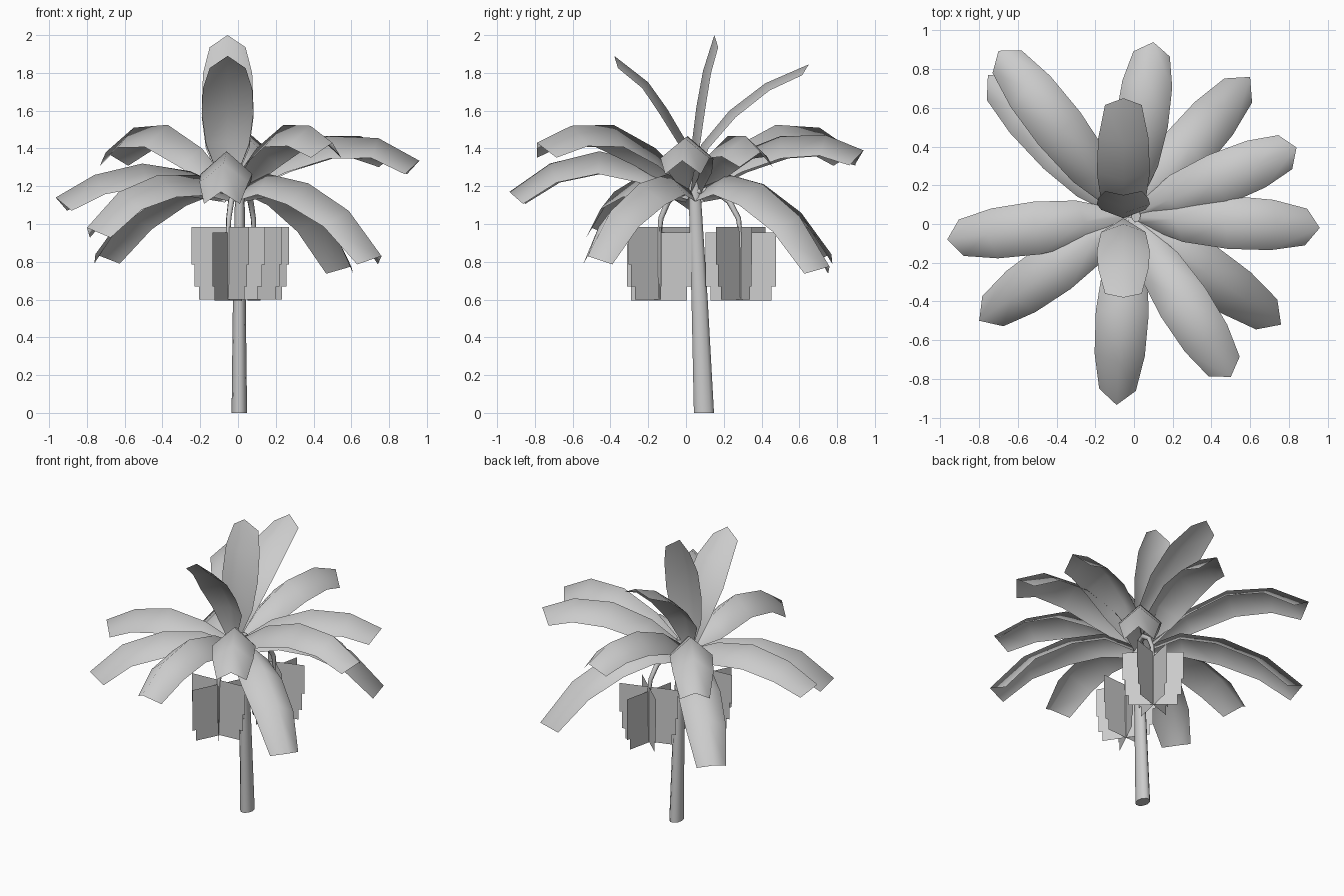
import bpy, math
from mathutils import Vector

if "Cube" in bpy.data.objects:
    bpy.data.objects.remove(bpy.data.objects["Cube"])


def make(name, verts, faces, smooth=True):
    me = bpy.data.meshes.new(name)
    me.from_pydata([tuple(v) for v in verts], [], faces)
    me.update()
    for p in me.polygons:
        p.use_smooth = smooth
    ob = bpy.data.objects.new(name, me)
    bpy.context.collection.objects.link(ob)
    return ob


def tube(name, rings, n):
    """rings: (x, y, z, rx, ry), swept as horizontal ellipses"""
    verts, faces = [], []
    for x, y, z, rx, ry in rings:
        for k in range(n):
            a = 2 * math.pi * k / n
            verts.append((x + rx * math.cos(a), y + ry * math.sin(a), z))
    for i in range(len(rings) - 1):
        for k in range(n):
            l = (k + 1) % n
            faces.append((i * n + k, i * n + l, (i + 1) * n + l, (i + 1) * n + k))
    faces.append(tuple(range(n))[::-1])
    faces.append(tuple(range((len(rings) - 1) * n, len(rings) * n)))
    ob = make(name, verts, faces)
    for p in list(ob.data.polygons)[-2:]:
        p.use_smooth = False
    return ob


WIDTH = (0.035, 0.115, 0.137, 0.130, 0.095)
DROP = (0.06, 0.11, 0.12, 0.11, 0.097)


def leaf(name, mid, side, fold=1.0, tip=0.028):
    """Ridge-folded blade along the midrib points, with a chevron tip"""
    mid = [Vector(p) for p in mid]
    verts, faces = [], []
    for i, p in enumerate(mid):
        t = (mid[min(i + 1, 4)] - mid[max(i - 1, 0)]).normalized()
        up = side.cross(t)
        base = p - t * (tip if i == 4 else 0)
        for s in (1, 0, -1):
            verts.append(p if s == 0 else base + side * s * WIDTH[i] - up * DROP[i] * fold)
    for i in range(4):
        for k in (0, 1):
            a = i * 3 + k
            faces.append((a, a + 1, a + 4, a + 3))
    return make(name, verts, faces)


# trunk
tube("trunk", [(0.007, 0.095, 0, 0.041, 0.056), (0.007, 0.072, 0.6, 0.034, 0.045),
               (0.01, 0.042, 1.25, 0.024, 0.032)], 10)

# drooping leaves: tip x, tip y, midrib heights
HIGH = (1.2, 1.40, 1.525, 1.51, 1.38)
FLAT = (1.2, 1.37, 1.465, 1.455, 1.335)
MID = (1.18, 1.32, 1.385, 1.32, 1.17)
LOW = (1.17, 1.265, 1.21, 1.04, 0.775)
leaves = [
    (-0.70, 0.895, HIGH), (-0.755, 0.77, (1.17, 1.265, 1.21, 1.06, 0.84)),
    (0.10, 0.94, (1.2, 1.37, 1.465, 1.47, 1.39)), (0.60, 0.76, LOW),
    (0.84, 0.395, (1.2, 1.37, 1.465, 1.465, 1.38)), (0.96, -0.02, FLAT),
    (0.76, -0.52, (1.17, 1.265, 1.215, 1.07, 0.83)),
    (0.50, -0.79, (1.2, 1.40, 1.525, 1.52, 1.43)), (-0.09, -0.935, MID),
    (-0.80, -0.50, (1.17, 1.26, 1.26, 1.17, 0.98)),
    (-0.965, -0.08, (1.18, 1.28, 1.32, 1.26, 1.14))]
for i, (x, y, zs) in enumerate(leaves):
    root = Vector((-0.03, 0.04, 0))
    d = Vector((x, y, 0)) - root
    side = Vector((d.y, -d.x, 0)).normalized()
    steps = (0, 0.24, 0.51, 0.78, 1)
    leaf(f"leaf_{i + 1}", [root + d * s + Vector((0, 0, z)) for s, z in zip(steps, zs)], side)

# upright leaves: side profiles (y, z)
uprights = [
    [(0.03, 1.22), (0.0, 1.44), (-0.10, 1.61), (-0.20, 1.75), (-0.38, 1.89)],
    [(0.03, 1.22), (0.03, 1.42), (0.055, 1.62), (0.09, 1.81), (0.15, 2.0)],
    [(0.03, 1.22), (0.08, 1.42), (0.23, 1.60), (0.42, 1.745), (0.65, 1.845)]]
for i, prof in enumerate(uprights):
    s = -1 if prof[-1][0] < 0 else 1
    leaf(f"upright_leaf_{i + 1}", [(-0.055, y, z) for y, z in prof], Vector((s, 0, 0)), 0.4, 0.055)

# fruit bunches: crossed stepped cards hanging from curved stalks
CARDS = [[(0.195, 0.985), (0.195, 0.785), (0.18, 0.785), (0.18, 0.67), (0.155, 0.67), (0.155, 0.6)],
         [(0.19, 0.955), (0.19, 0.67), (0.165, 0.67), (0.165, 0.595)]]
for b, (cx, cy, turn) in enumerate([(-0.052, -0.142, 4), (0.085, 0.29, 18)]):
    verts, faces = [], []
    for k in range(3):
        a = math.radians(turn + 60 * k)
        prof = CARDS[k % 2]
        outline = prof + [(-r, z) for r, z in reversed(prof)]
        n, m = len(verts), len(prof)
        verts += [(cx + r * math.cos(a), cy + r * math.sin(a), z) for r, z in outline]
        for j in range(0, m, 2):
            top, bot = (n + j, n + j + 1)
            faces.append((top, bot, n + 2 * m - 2 - j, n + 2 * m - 1 - j))
    make(f"fruit_bunch_{b + 1}", verts, faces, False)

    cu = bpy.data.curves.new(f"fruit_stalk_{b + 1}", 'CURVE')
    cu.dimensions = '3D'
    cu.bevel_depth = 0.017
    cu.bevel_resolution = 1
    cu.use_fill_caps = True
    sp = cu.splines.new('POLY')
    path = [(0, 1.17, 1.1), (0.4, 1.185, 1.1), (0.75, 1.12, 1.0), (0.95, 1.03, 0.85),
            (1, 0.93, 0.6), (1, 0.61, 0.3)]
    sp.points.add(len(path) - 1)
    for pt, (t, z, r) in zip(sp.points, path):
        pt.co = (0.01 + (cx - 0.01) * t, 0.045 + (cy - 0.045) * t, z, 1)
        pt.radius = r
    bpy.context.collection.objects.link(bpy.data.objects.new(f"fruit_stalk_{b + 1}", cu))
